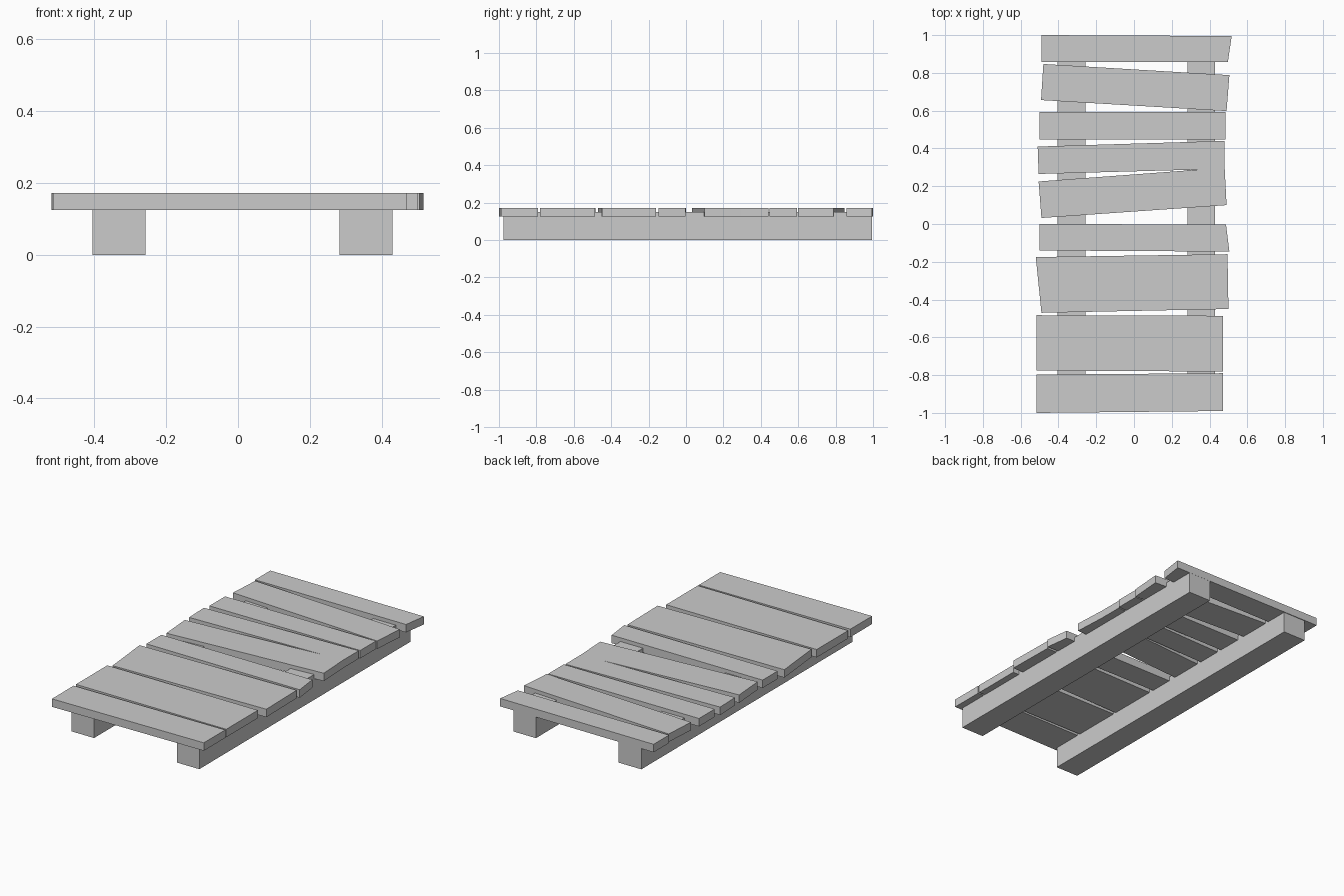
import bpy
import bmesh

default_cube = bpy.data.objects.get("Cube")
if default_cube:
    bpy.data.objects.remove(default_cube, do_unlink=True)

# One plain material for all the timber
GREY = (0.6, 0.6, 0.6, 1.0)
timber = bpy.data.materials.new("plain grey")
timber.use_nodes = True
timber.diffuse_color = GREY
timber.node_tree.nodes["Principled BSDF"].inputs["Base Color"].default_value = GREY


def make_board(name, outline, bottom, top):
    """Extrude a four-cornered outline (counter-clockwise) into a flat-sided board."""
    bm = bmesh.new()
    face = bm.faces.new([bm.verts.new((x, y, bottom)) for x, y in outline])
    extruded = bmesh.ops.extrude_face_region(bm, geom=[face])
    for item in extruded["geom"]:
        if isinstance(item, bmesh.types.BMVert):
            item.co.z = top
    bmesh.ops.recalc_face_normals(bm, faces=bm.faces)
    mesh = bpy.data.meshes.new(name)
    bm.to_mesh(mesh)
    bm.free()
    mesh.materials.append(timber)
    board = bpy.data.objects.new(name, mesh)
    bpy.context.collection.objects.link(board)
    return board


# Two long bearers, their tops sunk into the planks
BEARER_TOP = 0.15
BEARER_FRONT, BEARER_BACK = -0.975, 0.995
for side, inner, outer in (("right", -0.405, -0.257), ("left", 0.283, 0.43)):
    outline = [(inner, BEARER_FRONT), (outer, BEARER_FRONT),
               (outer, BEARER_BACK), (inner, BEARER_BACK)]
    make_board(side + "_bearer", outline, 0.0, BEARER_TOP)

# Uneven planks, front to back; corners run front right, front left,
# back left, back right
PLANK_BOTTOM, PLANK_TOP = 0.125, 0.172
planks = [
    [(-.515, -1.0), (.47, -.99), (.47, -.79), (-.515, -.797)],
    [(-.515, -.776), (.47, -.781), (.47, -.486), (-.515, -.483)],
    [(-.49, -.47), (.5, -.45), (.495, -.16), (-.52, -.175)],
    [(-.5, -.14), (.505, -.146), (.487, -.003), (-.5, 0)],
    [(-.49, .032), (.49, .1), (.48, .298), (-.505, .225)],
    [(-.505, .265), (.48, .292), (.48, .44), (-.51, .41)],
    [(-.5, .447), (.485, .447), (.485, .593), (-.5, .593)],
    [(-.492, .656), (.49, .598), (.505, .788), (-.48, .847)],
    [(-.489, .857), (.497, .857), (.517, .995), (-.489, 1.0)],
]
for number, outline in enumerate(planks, start=1):
    make_board(f"plank_{number}", outline, PLANK_BOTTOM, PLANK_TOP)
